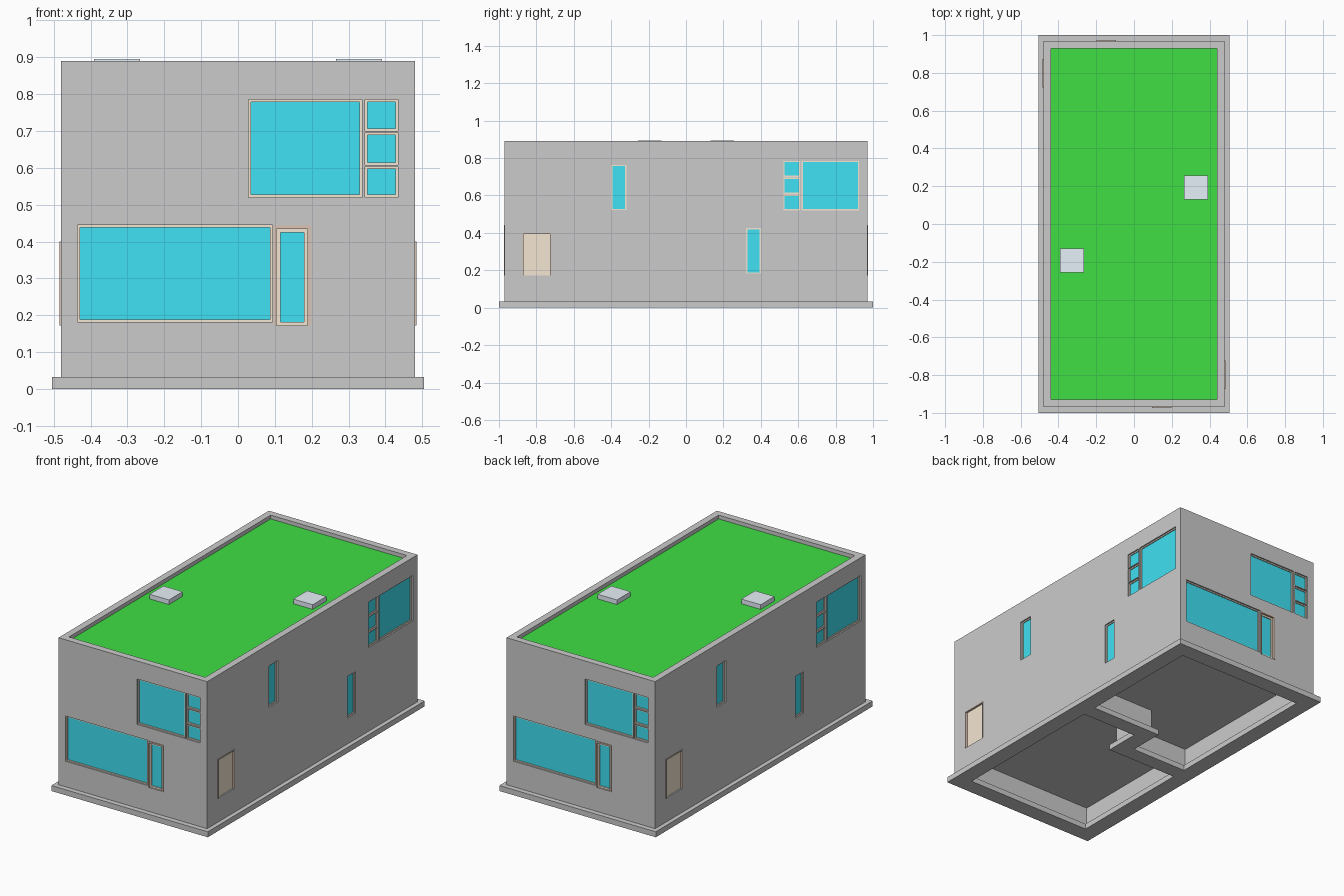
import bpy, bmesh
from math import pi

if "Cube" in bpy.data.objects:
    bpy.data.objects.remove(bpy.data.objects["Cube"])

WX, WY, TOP, ROOF = 0.48, 0.97, 0.89, 0.868


def material(name, r, g, b):
    m = bpy.data.materials.new(name)
    m.diffuse_color = (r, g, b, 1)
    m.use_nodes = True
    m.node_tree.nodes["Principled BSDF"].inputs["Base Color"].default_value = m.diffuse_color
    return m


GREEN = material("green_roof", 0.05, 0.74, 0.06)
GLASS = material("glass", 0.05, 0.75, 0.9)
BEIGE = material("pale_wood", 0.91, 0.80, 0.65)
BROWN = material("dark_wood", 0.72, 0.56, 0.46)
PALE = material("skylight_glass", 0.80, 0.88, 0.95)

# Mappings from (across, up, depth) to world space
flat = lambda u, v, d: (u, v, d)
front = lambda u, v, d: (u, -WY + d, v)
right = lambda u, v, d: (WX - d, u, v)


def loop(bm, f, rect, d):
    a, b, c, e = rect
    return [bm.verts.new(f(u, v, d)) for u, v in ((a, c), (b, c), (b, e), (a, e))]


def box(bm, f, rect, d0, d1):
    lo, hi = loop(bm, f, rect, d0), loop(bm, f, rect, d1)
    bm.faces.new(lo)
    bm.faces.new(hi)
    for i in range(4):
        j = (i + 1) % 4
        bm.faces.new((lo[i], lo[j], hi[j], hi[i]))


def ring(bm, f, rect, inner, d0, d1):
    loops = [loop(bm, f, rect, d0), loop(bm, f, rect, d1),
             loop(bm, f, inner, d1), loop(bm, f, inner, d0)]
    for k in range(4):
        p, q = loops[k], loops[(k + 1) % 4]
        for i in range(4):
            j = (i + 1) % 4
            bm.faces.new((p[i], p[j], q[j], q[i]))


def finish(name, bm, mat=None, twin=False):
    """Turn a bmesh into an object; twin adds a copy turned half round."""
    bmesh.ops.recalc_face_normals(bm, faces=bm.faces[:])
    me = bpy.data.meshes.new(name)
    bm.to_mesh(me)
    bm.free()
    if mat:
        me.materials.append(mat)
    for turn in range(1 + twin):
        ob = bpy.data.objects.new(name, me)
        ob.rotation_euler.z = pi * turn
        bpy.context.collection.objects.link(ob)
    return ob


def inset(r, t):
    return (r[0] + t, r[1] - t, r[2] + t, r[3] - t)


def sym(x, y):
    return (-x, x, -y, y)


# Footing ring with a stepped strip under the party wall
bm = bmesh.new()
ring(bm, flat, sym(0.505, 1.0), sym(0.41, 0.905), 0, 0.032)
box(bm, flat, (0.05, 0.41, 0.06, 0.15), 0, 0.032)
box(bm, flat, (-0.41, -0.05, -0.15, -0.06), 0, 0.032)
box(bm, flat, sym(0.05, 0.15), 0, 0.032)
finish("footing", bm)

# Stepped party wall between the two homes
bm = bmesh.new()
box(bm, flat, (0.02, 0.44, 0.085, 0.125), 0.032, ROOF - 0.02)
box(bm, flat, (-0.44, -0.02, -0.125, -0.085), 0.032, ROOF - 0.02)
box(bm, flat, sym(0.02, 0.125), 0.032, ROOF - 0.02)
finish("party_wall", bm)

# Ground floor and planted roof
bm = bmesh.new()
box(bm, flat, sym(0.44, 0.93), 0.155, 0.172)
finish("ground_floor", bm)
bm = bmesh.new()
box(bm, flat, sym(0.44, 0.93), ROOF - 0.03, ROOF)
finish("planted_roof", bm, GREEN)

# Outer walls with parapet
bm = bmesh.new()
ring(bm, flat, sym(WX, WY), sym(0.44, 0.93), 0.032, TOP)
walls = finish("outer_walls", bm)

# Openings: side, then (across min, max, up min, max)
rows = ((0.52, 0.604), (0.608, 0.696), (0.70, 0.785))
windows = [(front, (-0.436, 0.094, 0.181, 0.445)),
           (front, (0.028, 0.336, 0.52, 0.785)),
           (right, (0.618, 0.926, 0.52, 0.785)),
           (right, (-0.40, -0.318, 0.522, 0.764)),
           (right, (0.322, 0.40, 0.182, 0.426))]
windows += [(front, (0.344, 0.434, a, b)) for a, b in rows]
windows += [(right, (0.52, 0.61, a, b)) for a, b in rows]
front_door = (0.096, 0.198, 0.172, 0.443)
side_door = (-0.873, -0.722, 0.172, 0.40)
doors = [(front, front_door), (right, side_door)]

# Cut every opening, front/right and the half-turned back/left
bm = bmesh.new()
for f, r in windows + doors:
    box(bm, f, r, -0.02, 0.06)
    box(bm, lambda u, v, d: (-f(u, v, d)[0], -f(u, v, d)[1], v), r, -0.02, 0.06)
cutter = finish("opening_cutter", bm)
cutter.hide_render = True
cut = walls.modifiers.new("openings", 'BOOLEAN')
cut.operation, cut.solver, cut.object = 'DIFFERENCE', 'EXACT', cutter
bpy.context.view_layer.objects.active = walls
bpy.ops.object.modifier_apply(modifier=cut.name)
bpy.data.objects.remove(cutter)

# Windows: recessed frame and glass
for f, r in windows:
    bm = bmesh.new()
    ring(bm, f, r, inset(r, 0.007), 0.008, 0.036)
    finish("window_frame", bm, BEIGE, True)
    bm = bmesh.new()
    box(bm, f, inset(r, 0.007), 0.013, 0.025)
    finish("window_glass", bm, GLASS, True)

# Door surrounds standing slightly proud of the wall
for f, r, t in ((front, front_door, 0.009), (right, side_door, 0.005)):
    a, b, c, e = r
    bm = bmesh.new()
    box(bm, f, (a, a + t, c, e - t), -0.004, 0.036)
    box(bm, f, (b - t, b, c, e - t), -0.004, 0.036)
    box(bm, f, (a, b, e - t, e), -0.004, 0.036)
    finish("door_surround", bm, BROWN, True)

# Glazed front door and solid side door
leaf = (0.105, 0.189, 0.172, 0.434)
bm = bmesh.new()
ring(bm, front, leaf, inset(leaf, 0.01), 0.008, 0.034)
finish("front_door", bm, BEIGE, True)
bm = bmesh.new()
box(bm, front, inset(leaf, 0.01), 0.013, 0.025)
finish("front_door_glass", bm, GLASS, True)
bm = bmesh.new()
box(bm, right, (-0.868, -0.727, 0.172, 0.395), 0.008, 0.03)
finish("side_door", bm, BEIGE, True)

# Skylights
bm = bmesh.new()
box(bm, flat, (0.266, 0.391, 0.13, 0.257), ROOF - 0.01, 0.895)
finish("skylight", bm, PALE, True)
